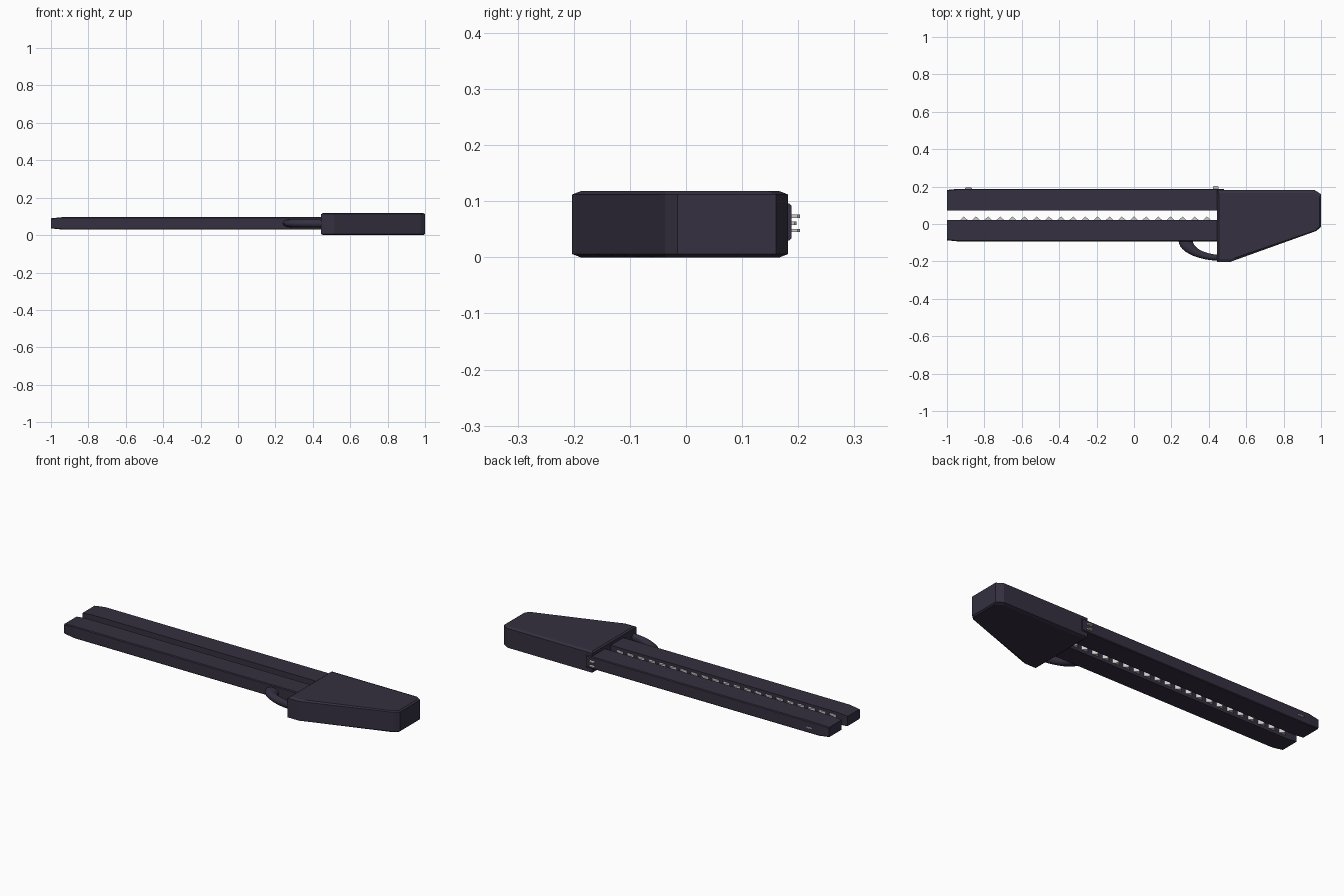
import bpy, bmesh, math

if "Cube" in bpy.data.objects:
    bpy.data.objects.remove(bpy.data.objects["Cube"])


def material(name, rgb):
    m = bpy.data.materials.new(name)
    m.diffuse_color = (*rgb, 1)
    m.use_nodes = True
    m.node_tree.nodes["Principled BSDF"].inputs["Base Color"].default_value = m.diffuse_color
    return m


DARK = material("dark_casing", (0.035, 0.030, 0.052))
STEEL = material("steel", (0.55, 0.55, 0.55))


def loft(name, rings, mat, smooth=False):
    """Skin a list of equal-length point rings and cap both ends."""
    bm = bmesh.new()
    vs = [[bm.verts.new(p) for p in r] for r in rings]
    n = len(vs[0])
    for a, b in zip(vs, vs[1:]):
        for i in range(n):
            j = (i + 1) % n
            bm.faces.new((a[i], a[j], b[j], b[i]))
    bm.faces.new(vs[0])
    bm.faces.new(vs[-1])
    bmesh.ops.recalc_face_normals(bm, faces=bm.faces)
    me = bpy.data.meshes.new(name)
    bm.to_mesh(me)
    bm.free()
    me.materials.append(mat)
    ob = bpy.data.objects.new(name, me)
    bpy.context.collection.objects.link(ob)
    if smooth:
        bpy.ops.object.select_all(action='DESELECT')
        ob.select_set(True)
        bpy.context.view_layer.objects.active = ob
        bpy.ops.object.shade_smooth_by_angle(angle=math.radians(40))
    return ob


# Wedge-shaped grip housing with chamfered top and bottom
outline = [(0.445, 0.182), (0.965, 0.182), (1.0, 0.160), (1.0, -0.015),
           (0.975, -0.037), (0.535, -0.195), (0.515, -0.203), (0.445, -0.203)]


def grip_ring(z, sx, sy):
    return [(0.7225 + (x - 0.7225) * sx, -0.01 + (y + 0.01) * sy, z) for x, y in outline]


loft("grip_housing", [grip_ring(0, 0.97, 0.92), grip_ring(0.006, 1, 1),
                      grip_ring(0.112, 1, 1), grip_ring(0.118, 0.97, 0.92)], DARK)


# Two parallel rails, tapering slightly on the outside at the tip
def rail(name, inner, outer):
    s = 1 if outer > inner else -1

    def ring(x, t):
        o, lo, hi, c = outer - s * t, 0.030 + t, 0.096 - t, 0.004
        return [(x, inner, lo), (x, o - s * c, lo), (x, o, lo + c),
                (x, o, hi - c), (x, o - s * c, hi), (x, inner, hi)]
    loft(name, [ring(-1.0, 0.006), ring(-0.94, 0), ring(0.48, 0)], DARK)


rail("upper_rail", 0.071, 0.188)
rail("lower_rail", 0.021, -0.093)

# Row of steel teeth along the inner face of the lower rail
for i in range(21):
    x = -0.91 + 0.065 * i
    tri = [(x - 0.024, 0.018), (x + 0.024, 0.018), (x, 0.040)]
    loft(f"tooth_{i + 1}", [[(a, b, z) for a, b in tri] for z in (0.045, 0.081)], STEEL)


# Small sights on the outer edge of the upper rail
def sight(name, x, z, w, h, top):
    rings = []
    for y, k in ((0.180, 1), (top - 0.004, 1), (top, 0.75)):
        rings.append([(x + a * w * k, y, z + b * h)
                      for a, b in ((-1, -1), (1, -1), (1, 1), (-1, 1))])
    loft(name, rings, STEEL)


sight("front_sight", -0.885, 0.061, 0.018, 0.003, 0.197)
sight("rear_sight_low", 0.437, 0.048, 0.015, 0.003, 0.203)
sight("rear_sight_high", 0.437, 0.073, 0.015, 0.003, 0.203)

# Curved trigger guard: rounded section swept round a quarter ellipse
rings = []
for i in range(13):
    a = math.radians(-8 + 98 * i / 12)
    ring = []
    for j in range(12):
        b = 2 * math.pi * j / 12
        k = 0.5 + 0.5 * math.cos(b)
        rx, ry = 0.155 + 0.077 * k, 0.076 + 0.032 * k
        ring.append((0.47 - rx * math.cos(a), -0.089 - ry * math.sin(a),
                     0.063 + 0.021 * math.sin(b)))
    rings.append(ring)
loft("trigger_guard", rings, DARK, smooth=True)
